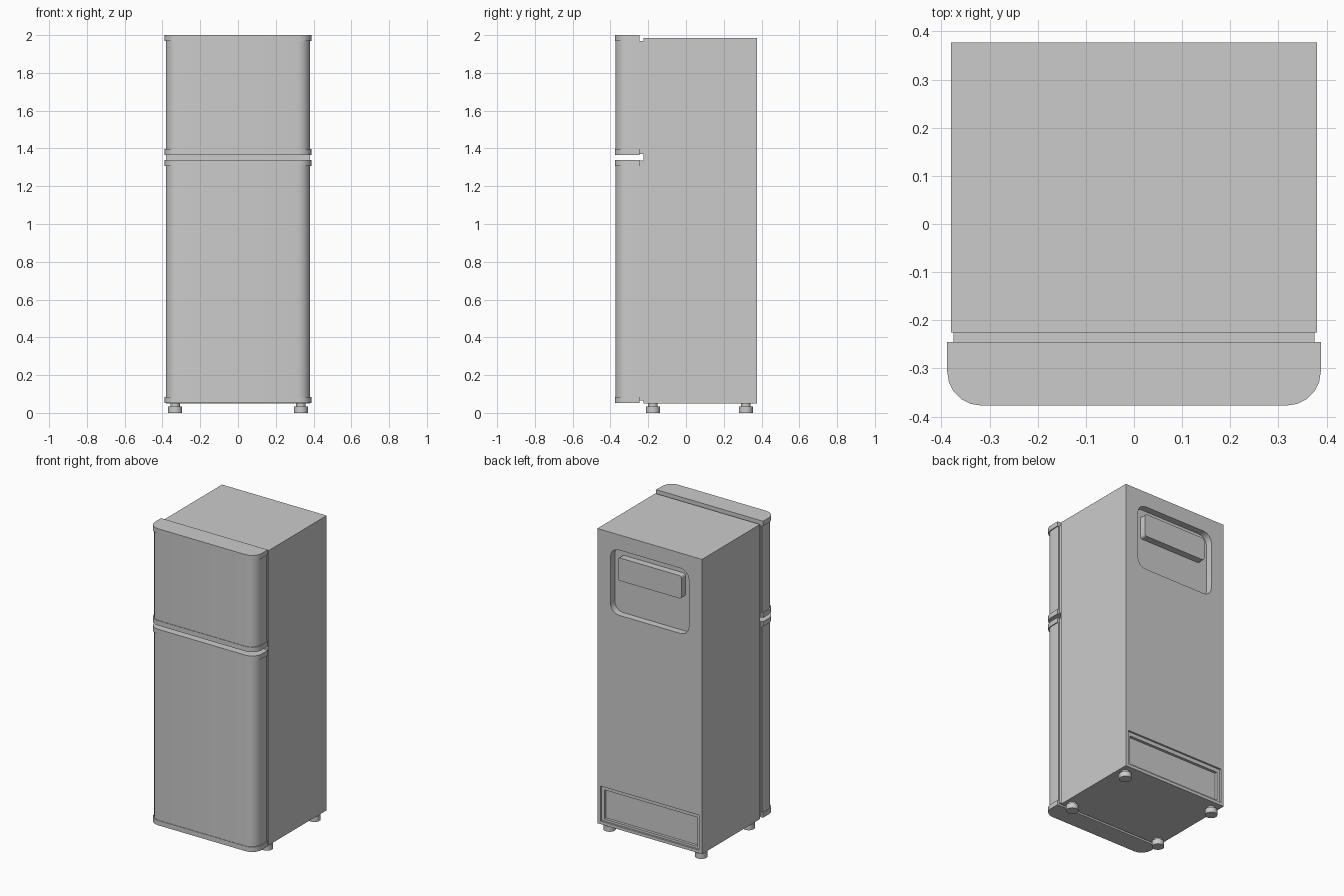
import bpy
import bmesh
from math import radians

if "Cube" in bpy.data.objects:
    bpy.data.objects.remove(bpy.data.objects["Cube"], do_unlink=True)

grey = bpy.data.materials.new("light_grey")
grey.use_nodes = True
GREY = (0.6, 0.6, 0.6, 1)
grey.diffuse_color = GREY
for node in grey.node_tree.nodes:
    if node.type == 'BSDF_PRINCIPLED':
        node.inputs["Base Color"].default_value = GREY


def finish(name, bm):
    mesh = bpy.data.meshes.new(name)
    bm.to_mesh(mesh)
    bm.free()
    mesh.materials.append(grey)
    obj = bpy.data.objects.new(name, mesh)
    bpy.context.collection.objects.link(obj)
    return obj


def box(name, x, y, z, radius=0, axis=2, pick=lambda co: True, segments=4):
    """Box from (min, max) ranges, rounding the picked edges along one axis."""
    bm = bmesh.new()
    bmesh.ops.create_cube(bm, size=1)
    for v in bm.verts:
        for i, (lo, hi) in enumerate((x, y, z)):
            v.co[i] = hi if v.co[i] > 0 else lo
    if radius:
        edges = []
        for e in bm.edges:
            a, b = e.verts
            if abs(a.co[axis] - b.co[axis]) > 1e-4 and pick((a.co + b.co) / 2):
                edges.append(e)
        bmesh.ops.bevel(bm, geom=edges, offset=radius, segments=segments,
                        profile=0.5, affect='EDGES')
    return finish(name, bm)


def smooth(obj):
    bpy.ops.object.select_all(action='DESELECT')
    obj.select_set(True)
    bpy.context.view_layer.objects.active = obj
    bpy.ops.object.shade_smooth_by_angle(angle=radians(32))


def carve(target, cutter):
    cutter.hide_render = True
    mod = target.modifiers.new("recess", 'BOOLEAN')
    mod.operation = 'DIFFERENCE'
    mod.solver = 'EXACT'
    mod.object = cutter
    bpy.ops.object.select_all(action='DESELECT')
    target.select_set(True)
    bpy.context.view_layer.objects.active = target
    bpy.ops.object.modifier_apply(modifier=mod.name)
    bpy.data.objects.remove(cutter, do_unlink=True)


BACK = 0.377

# Cabinet with its rear recesses
cabinet = box("cabinet", (-0.38, 0.38), (-0.225, BACK), (0.05, 1.985))
carve(cabinet, box("upper_recess_cutter", (-0.285, 0.285), (BACK - 0.045, 0.5),
                   (1.457, 1.885), 0.06, axis=1))
carve(cabinet, box("lower_rim_cutter", (-0.358, 0.358), (BACK - 0.012, 0.5),
                   (0.07, 0.3)))
carve(cabinet, box("lower_recess_cutter", (-0.338, 0.338), (BACK - 0.03, 0.5),
                   (0.085, 0.275)))
smooth(cabinet)

# Rear control housing inside the upper recess
smooth(box("rear_housing", (-0.23, 0.23), (BACK - 0.05, BACK), (1.685, 1.835),
           0.015, axis=1))


# Doors: a panel between two slightly wider end caps, with a seal behind
def door(name, z0, z1, seal0, seal1):
    front = lambda co: co.y < -0.3
    cap = 0.032
    parts = (("panel", 0.382, -0.374, z0 + cap, z1 - cap),
             ("bottom_cap", 0.388, -0.377, z0, z0 + cap),
             ("top_cap", 0.388, -0.377, z1 - cap, z1))
    for part, half, y, lo, hi in parts:
        smooth(box(f"{name}_{part}", (-half, half), (y, -0.245), (lo, hi),
                   0.07, pick=front, segments=5))
    box(f"{name}_seal", (-0.375, 0.375), (-0.246, -0.224), (seal0, seal1))


door("lower_door", 0.053, 1.34, 0.065, 1.335)
door("upper_door", 1.365, 2.0, 1.37, 1.97)

# Feet: wide pad and narrower stem
for side, x in (("right", -0.333), ("left", 0.333)):
    for end, y in (("front", -0.175), ("rear", 0.317)):
        for part, radius, lo, hi in (("pad", 0.037, 0, 0.035),
                                     ("stem", 0.025, 0.034, 0.052)):
            bm = bmesh.new()
            bmesh.ops.create_cone(bm, cap_ends=True, segments=24,
                                  radius1=radius, radius2=radius, depth=hi - lo)
            bmesh.ops.translate(bm, verts=bm.verts, vec=(x, y, (lo + hi) / 2))
            smooth(finish(f"{end}_{side}_foot_{part}", bm))
